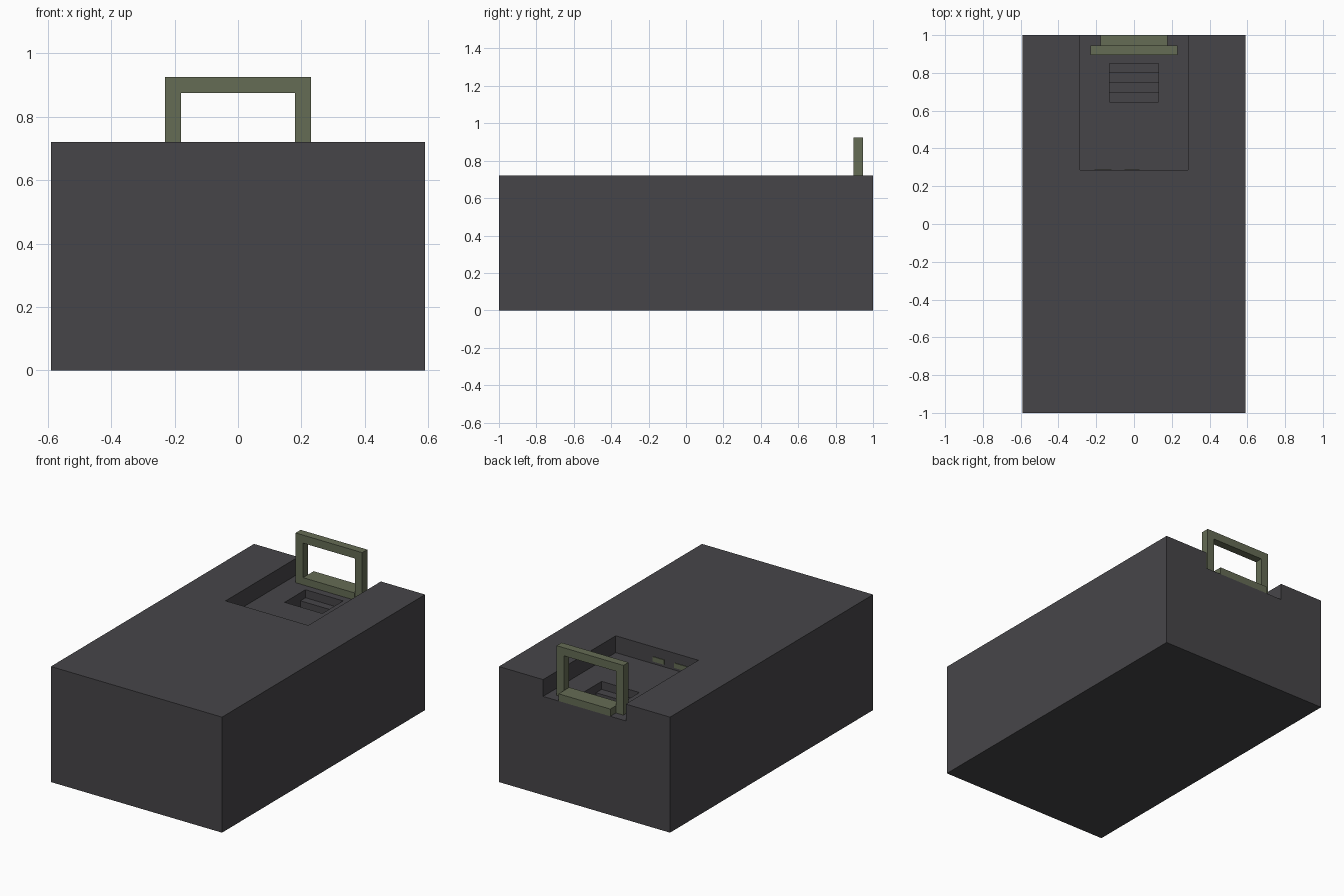
import bpy
import bmesh

cube = bpy.data.objects.get("Cube")
if cube:
    bpy.data.objects.remove(cube, do_unlink=True)


def material(name, rgb):
    m = bpy.data.materials.new(name)
    m.use_nodes = True
    m.diffuse_color = (*rgb, 1)
    m.node_tree.nodes["Principled BSDF"].inputs["Base Color"].default_value = (*rgb, 1)
    return m


charcoal = material("charcoal", (0.062, 0.060, 0.066))
olive = material("olive", (0.130, 0.150, 0.090))


def extrude(name, profile, axis, start, end, mat):
    """Extrude a 2D profile along x (profile is y,z) or y (profile is x,z)."""
    def place(p, d):
        return (d, p[0], p[1]) if axis == "x" else (p[0], d, p[1])
    bm = bmesh.new()
    a = [bm.verts.new(place(p, start)) for p in profile]
    b = [bm.verts.new(place(p, end)) for p in profile]
    bm.faces.new(a)
    bm.faces.new(b)
    for i in range(len(a)):
        j = (i + 1) % len(a)
        bm.faces.new((a[i], a[j], b[j], b[i]))
    bmesh.ops.recalc_face_normals(bm, faces=bm.faces)
    mesh = bpy.data.meshes.new(name)
    bm.to_mesh(mesh)
    bm.free()
    mesh.materials.append(mat)
    obj = bpy.data.objects.new(name, mesh)
    bpy.context.collection.objects.link(obj)
    return obj


def box(name, x, y, z, mat):
    return extrude(name, [(x[0], z[0]), (x[1], z[0]), (x[1], z[1]), (x[0], z[1])],
                   "y", y[0], y[1], mat)


def carve(target, cutter):
    mod = target.modifiers.new("carve", "BOOLEAN")
    mod.operation = "DIFFERENCE"
    mod.solver = "EXACT"
    mod.object = cutter
    cutter.hide_render = True
    bpy.context.view_layer.objects.active = target
    bpy.ops.object.modifier_apply(modifier=mod.name)
    bpy.data.objects.remove(cutter, do_unlink=True)


TOP, FLOOR = 0.72, 0.615

# Solid case with a shallow recess open at the back
case = box("case", (-0.59, 0.59), (-1, 1), (0, TOP), charcoal)
carve(case, box("recess_cutter", (-0.285, 0.285), (0.285, 1.1), (FLOOR, 0.9), charcoal))

# Stepped pit in the recess floor
pit = [(0.85, 0.7)]
edges = [0.85, 0.80, 0.75, 0.70, 0.645]
for i, depth in enumerate((0.05, 0.10, 0.15, 0.05)):
    pit += [(edges[i], FLOOR - depth), (edges[i + 1], FLOOR - depth)]
pit.append((0.645, 0.7))
carve(case, extrude("pit_cutter", pit, "x", -0.13, 0.13, charcoal))

# Upright square handle
handle = [(-0.23, FLOOR), (-0.23, 0.925), (0.23, 0.925), (0.23, FLOOR),
          (0.18, FLOOR), (0.18, 0.875), (-0.18, 0.875), (-0.18, FLOOR)]
extrude("handle", handle, "y", 0.895, 0.945, olive)

# Hinge bar between the handle legs
box("hinge_bar", (-0.178, 0.178), (0.895, 1), (FLOOR, 0.66), olive)

# Small catch plates on the front wall of the recess
for name, x0, x1 in (("catch_plate_middle", -0.05, 0.03), ("catch_plate_right", -0.21, -0.12)):
    box(name, (x0, x1), (0.285, 0.289), (0.63, 0.66), olive)
